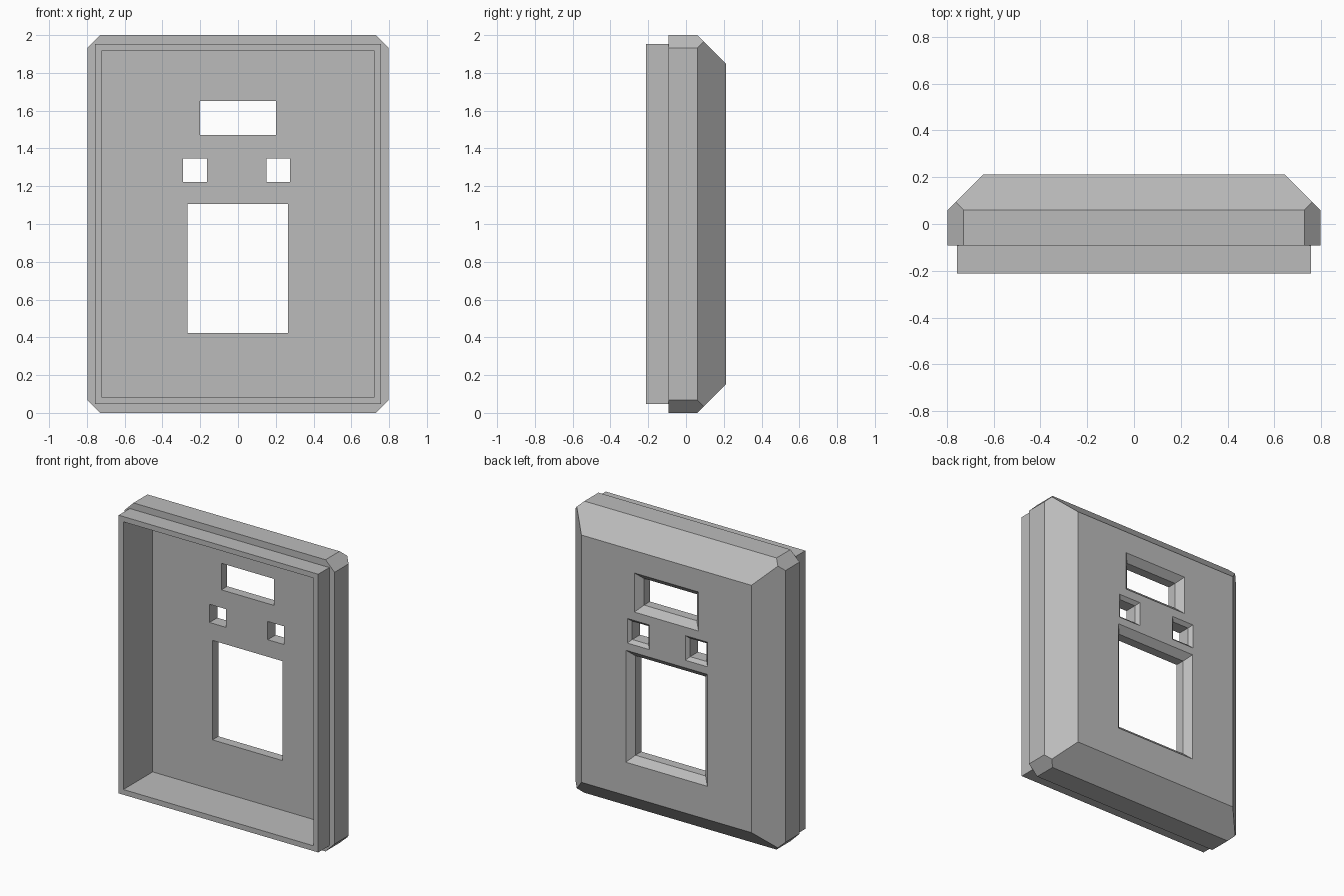
import bpy
import bmesh
from mathutils import Vector

cube = bpy.data.objects.get("Cube")
if cube:
    bpy.data.objects.remove(cube, do_unlink=True)

# Material
grey = bpy.data.materials.new("plain grey")
grey.use_nodes = True
colour = (0.5, 0.5, 0.5, 1)
grey.diffuse_color = colour
grey.node_tree.nodes["Principled BSDF"].inputs["Base Color"].default_value = colour

# Main dimensions
HALF_W, HEIGHT = 0.797, 2.0
BACK, FRONT, RIM = 0.212, -0.212, -0.092
BEVEL, CORNER = 0.152, 0.068
FLOOR = 0.105


def rect(x0, x1, z0, z1, y, grow=0):
    """Rectangle across the given depth, optionally enlarged."""
    x0, x1, z0, z1 = x0 - grow, x1 + grow, z0 - grow, z1 + grow
    return [(x0, y, z0), (x1, y, z0), (x1, y, z1), (x0, y, z1)]


def loft(name, rings, clip_corners=False):
    """Closed solid through a row of rectangles."""
    bm = bmesh.new()
    rows = [[bm.verts.new(p) for p in ring] for ring in rings]
    bm.faces.new(rows[0])
    bm.faces.new(rows[-1][::-1])
    for a, b in zip(rows, rows[1:]):
        for i in range(4):
            j = (i + 1) % 4
            bm.faces.new((a[i], b[i], b[j], a[j]))
    if clip_corners:
        for sx in (-1, 1):
            for sz in (-1, 1):
                point = Vector((sx * (HALF_W - CORNER), 0, HEIGHT / 2 + sz * HEIGHT / 2))
                bmesh.ops.bisect_plane(bm, geom=bm.verts[:] + bm.edges[:] + bm.faces[:],
                                       plane_co=point, plane_no=(sx, 0, sz), clear_outer=True)
                bmesh.ops.holes_fill(bm, edges=[e for e in bm.edges if e.is_boundary])
    bmesh.ops.recalc_face_normals(bm, faces=bm.faces[:])
    mesh = bpy.data.meshes.new(name)
    bm.to_mesh(mesh)
    bm.free()
    mesh.materials.append(grey)
    obj = bpy.data.objects.new(name, mesh)
    bpy.context.collection.objects.link(obj)
    return obj


def combine(target, tool, operation):
    """Apply a boolean and discard the tool."""
    mod = target.modifiers.new(operation.lower(), "BOOLEAN")
    mod.operation, mod.solver, mod.object = operation, "EXACT", tool
    bpy.context.view_layer.objects.active = target
    bpy.ops.object.modifier_apply(modifier=mod.name)
    bpy.data.objects.remove(tool, do_unlink=True)


# Bevelled housing with clipped corners
outer = (-HALF_W, HALF_W, 0, HEIGHT)
housing = loft("housing", [rect(*outer, RIM), rect(*outer, BACK - BEVEL),
                           rect(*outer, BACK, -BEVEL)], clip_corners=True)

# Narrower lip around the open side
lip_size = (-0.757, 0.757, 0.046, 1.954)
lip = loft("lip", [rect(*lip_size, FRONT), rect(*lip_size, 0)])
combine(housing, lip, "UNION")

# Hollow interior
cavity = loft("cavity", [rect(*lip_size, FRONT - 0.1, -0.036),
                         rect(*lip_size, FLOOR, -0.036)])
combine(housing, cavity, "DIFFERENCE")

# Openings, flared towards the outside: left, right, bottom, top, flare
openings = {
    "display_opening": (-0.2, 0.2, 1.47, 1.652, 0.043),
    "left_button_opening": (0.152, 0.275, 1.222, 1.347, 0.022),
    "right_button_opening": (-0.29, -0.165, 1.222, 1.347, 0.022),
    "window_opening": (-0.267, 0.265, 0.423, 1.105, 0.043),
}
for name, (x0, x1, z0, z1, flare) in openings.items():
    size = (x0, x1, z0, z1)
    cutter = loft(name, [rect(*size, 0), rect(*size, BACK - flare),
                         rect(*size, BACK, flare), rect(*size, BACK + 0.1, flare)])
    combine(housing, cutter, "DIFFERENCE")
